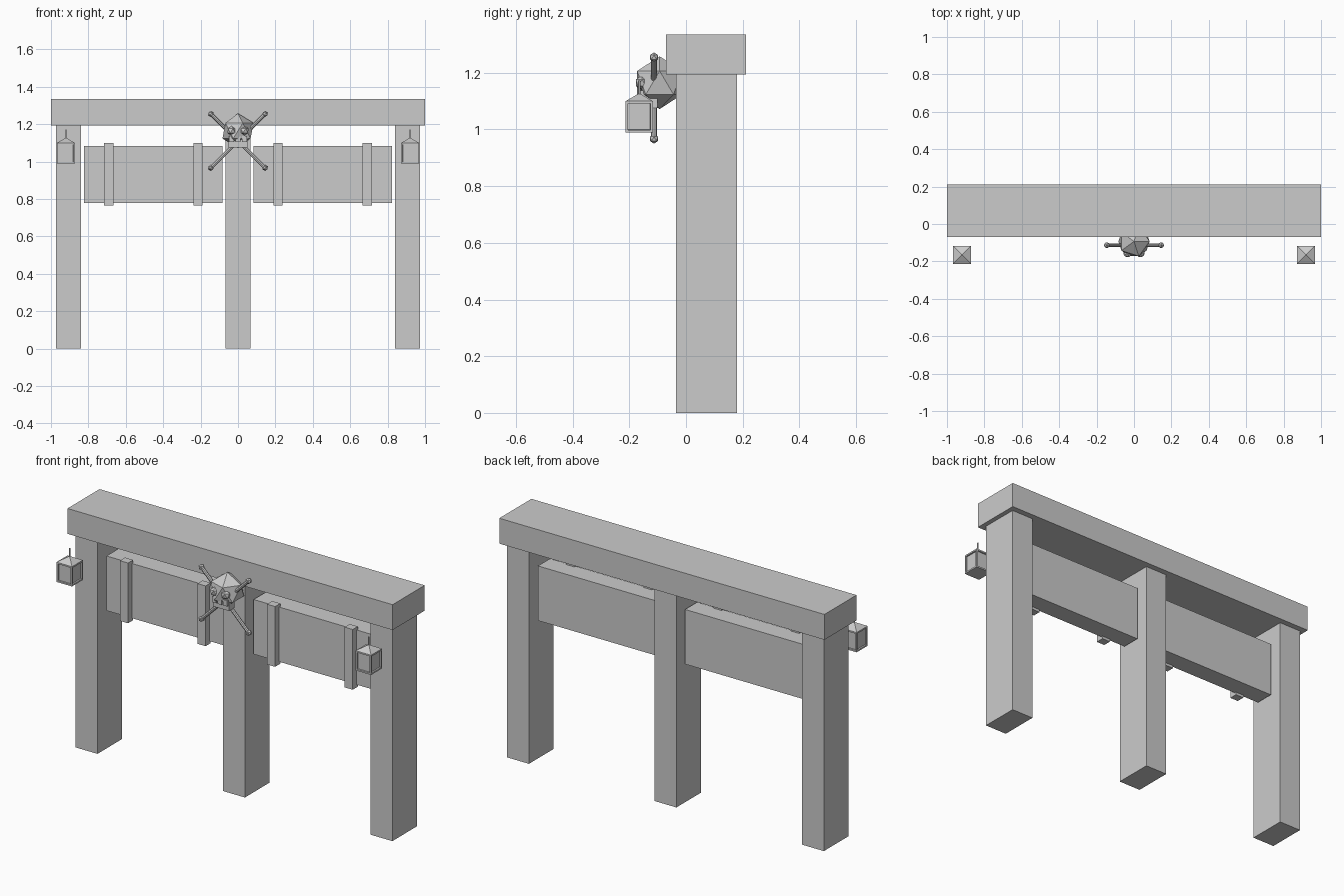
import bpy
import bmesh
from mathutils import Matrix, Vector

cube = bpy.data.objects.get("Cube")
if cube:
    bpy.data.objects.remove(cube, do_unlink=True)

grey = bpy.data.materials.new("plain grey")
grey.use_nodes = True
GREY = (0.6, 0.6, 0.6, 1)
grey.diffuse_color = GREY
grey.node_tree.nodes["Principled BSDF"].inputs["Base Color"].default_value = GREY


def finish(name, bm):
    mesh = bpy.data.meshes.new(name)
    bm.to_mesh(mesh)
    bm.free()
    mesh.materials.append(grey)
    obj = bpy.data.objects.new(name, mesh)
    bpy.context.collection.objects.link(obj)
    return obj


def add_box(bm, xs, ys, zs):
    lo, hi = Vector((xs[0], ys[0], zs[0])), Vector((xs[1], ys[1], zs[1]))
    m = Matrix.Translation((lo + hi) / 2) @ Matrix.Diagonal((*(hi - lo), 1))
    return bmesh.ops.create_cube(bm, size=1, matrix=m)


def box(name, xs, ys, zs):
    bm = bmesh.new()
    add_box(bm, xs, ys, zs)
    return finish(name, bm)


def ball(bm, centre, radius):
    bmesh.ops.create_icosphere(bm, subdivisions=1, radius=radius,
                               matrix=Matrix.Translation(centre))


def rod(bm, a, b, radius, sides=8):
    a, b = Vector(a), Vector(b)
    turn = (b - a).to_track_quat("Z", "Y").to_matrix().to_4x4()
    bmesh.ops.create_cone(bm, cap_ends=True, segments=sides, radius1=radius,
                          radius2=radius, depth=(b - a).length,
                          matrix=Matrix.Translation((a + b) / 2) @ turn)


# Frame of beam and three posts
box("top_beam", (-1, 1), (-0.07, 0.212), (1.194, 1.335))
for name, x in (("right_post", -0.907), ("middle_post", 0), ("left_post", 0.907)):
    box(name, (x - 0.067, x + 0.067), (-0.035, 0.18), (0, 1.195))


def lantern(name, x, y=-0.165):
    bm = bmesh.new()
    h = 0.048
    add_box(bm, (x - h, x + h), (y - h, y + h), (0.99, 1.10))
    # Recessed panes on the four sides
    bm.normal_update()
    panes = [f for f in bm.faces if abs(f.normal.z) < 0.5]
    bmesh.ops.inset_individual(bm, faces=panes, thickness=0.012)
    bmesh.ops.inset_individual(bm, faces=panes, thickness=0.001, depth=-0.008)
    # Pyramid roof and hanging rod
    bmesh.ops.create_cone(bm, cap_ends=True, segments=4, radius1=h * 2 ** 0.5,
                          radius2=0, depth=0.028,
                          matrix=Matrix.Translation((x, y, 1.114))
                          @ Matrix.Rotation(0.7854, 4, "Z"))
    rod(bm, (x, y, 1.115), (x, y, 1.172), 0.004, 6)
    finish(name, bm)


# Hanging panels, straps and lanterns on both sides
for side, s in (("right", -1), ("left", 1)):
    box(side + "_panel", sorted((s * 0.082, s * 0.823)), (0.02, 0.125), (0.78, 1.084))
    for place, x in (("inner", 0.214), ("outer", 0.691)):
        box(f"{side}_{place}_strap", (s * x - 0.025, s * x + 0.025),
            (-0.015, 0.03), (0.765, 1.10))
    lantern(side + "_lantern", s * 0.92)

# Skull
bm = bmesh.new()
ball(bm, (0, -0.093, 1.165), 0.093)
finish("skull", bm)

bm = bmesh.new()
for s in (-1, 1):
    ball(bm, (s * 0.034, -0.155, 1.165), 0.026)
finish("eyes", bm)

box("jaw", (-0.05, 0.05), (-0.15, -0.10), (1.076, 1.125))
bm = bmesh.new()
for x in (-0.034, 0, 0.034):
    add_box(bm, (x - 0.013, x + 0.013), (-0.163, -0.13), (1.105, 1.138))
finish("teeth", bm)

# Crossed bones with knobbed ends
for name, s in (("right_bone", -1), ("left_bone", 1)):
    bm = bmesh.new()
    top, low = (s * 0.145, -0.113, 1.255), (-s * 0.145, -0.113, 0.967)
    rod(bm, top, low, 0.010)
    for end in (top, low):
        ball(bm, end, 0.017)
    finish(name, bm)
